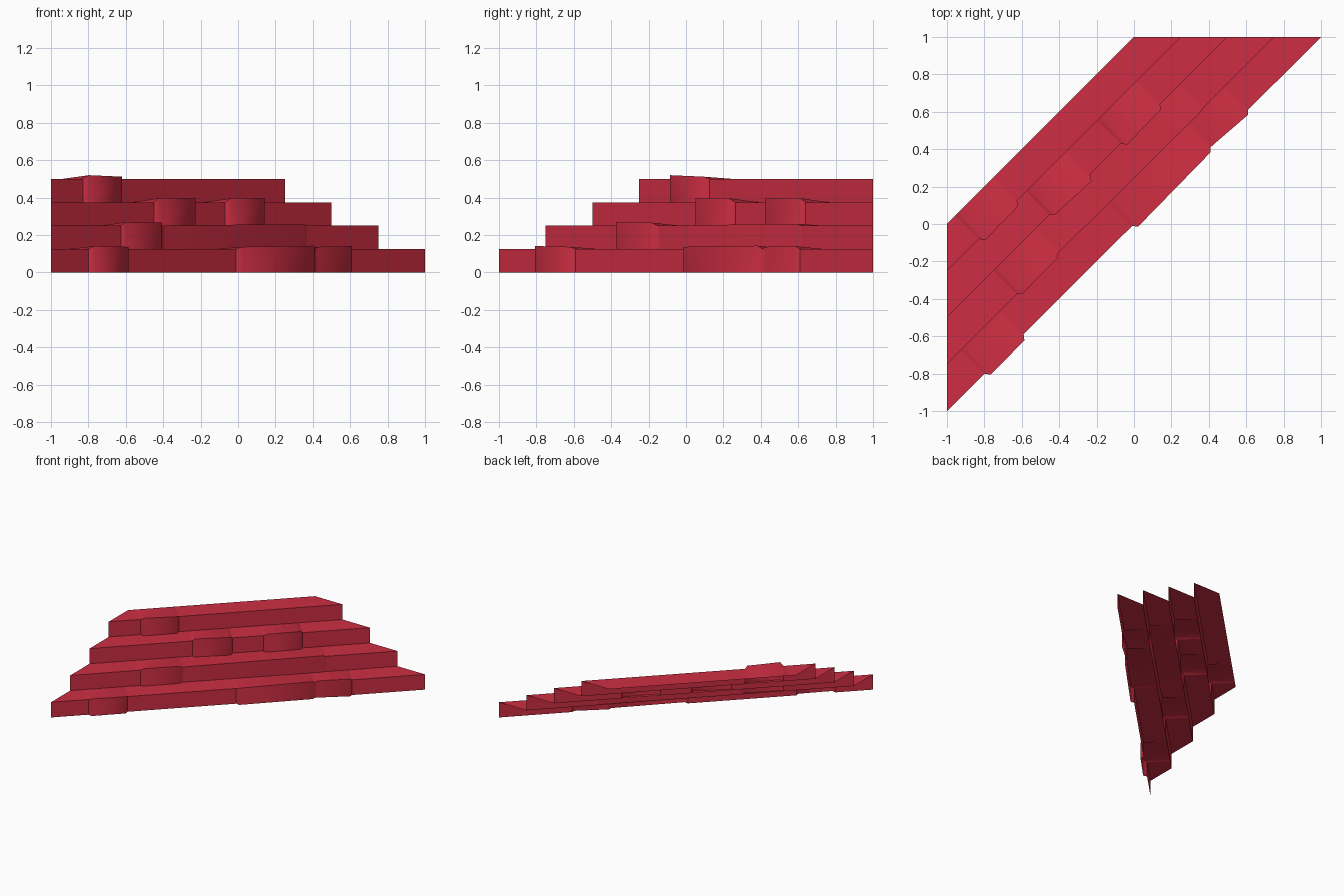
import bpy
import bmesh

if "Cube" in bpy.data.objects:
    bpy.data.objects.remove(bpy.data.objects["Cube"], do_unlink=True)

STEP, RISE, TAPER = 0.25, 0.125, 0.014

brick_red = bpy.data.materials.new("brick_red")
brick_red.use_nodes = True
colour = (0.61, 0.027, 0.055, 1)
brick_red.diffuse_color = colour
brick_red.node_tree.nodes["Principled BSDF"].inputs["Base Color"].default_value = colour

# Raised bricks per course: start x, end x, then (outset, lift) at each end
COURSES = {
    "bottom_course": [(-0.80, -0.59, (0.02, 0.016), (0.018, 0.012)),
                      (-0.01, 0.41, (0.018, 0.012), (0.013, 0.018)),
                      (0.41, 0.61, (0.0, 0.012), (0.013, 0.016))],
    "second_course": [(-0.625, -0.405, (0.013, 0.019), (0.012, 0.016)),
                      (-0.405, 0.365, (0.0, 0.0), (0.004, 0.01))],
    "third_course": [(-0.45, -0.235, (0.014, 0.023), (0.022, 0.022)),
                     (-0.07, 0.14, (0.02, 0.022), (0.016, 0.022))],
    "top_course": [(-0.83, -0.625, (0.02, 0.02), (0.018, 0.012))],
}


def stations_for(level, bricks):
    """List (x, outset, lift, raised) along the course; raised marks the span before it."""
    line = [(-1, 0, 0, False)]
    for start, end, first, last in bricks:
        if abs(line[-1][0] - start) > 1e-4:
            line.append((start, 0, 0, False))
        line.append((start + TAPER, *first, True))
        line.append((end - TAPER, *last, True))
        line.append((end, 0, 0, True))
    line.append((1 - STEP * level, 0, 0, False))
    return line


def build_course(name, level, bricks):
    bm = bmesh.new()
    line = stations_for(level, bricks)
    offset, low, high = STEP * level, RISE * level, RISE * (level + 1)
    previous = None
    for i, (x, out, lift, raised) in enumerate(line):
        y = x + offset
        # The two ends are trimmed square, the rest runs across the tread
        if i == 0:
            back = (x, y + STEP)
        elif i == len(line) - 1:
            back = (x - STEP, y)
        else:
            back = (x - STEP / 2, y + STEP / 2)
        foot = bm.verts.new((x + out, y - out, low))
        lip = bm.verts.new((x + out, y - out, high + lift))
        heel = bm.verts.new((*back, high))
        if previous:
            foot0, lip0, heel0 = previous
            riser = bm.faces.new((foot0, foot, lip, lip0))
            tread = bm.faces.new((lip0, lip, heel, heel0))
            riser.smooth = tread.smooth = raised
            bm.edges.get((lip0, lip)).smooth = False
        previous = (foot, lip, heel)
    mesh = bpy.data.meshes.new(name)
    bm.to_mesh(mesh)
    bm.free()
    mesh.materials.append(brick_red)
    bpy.context.collection.objects.link(bpy.data.objects.new(name, mesh))


for level, (name, bricks) in enumerate(COURSES.items()):
    build_course(name, level, bricks)
